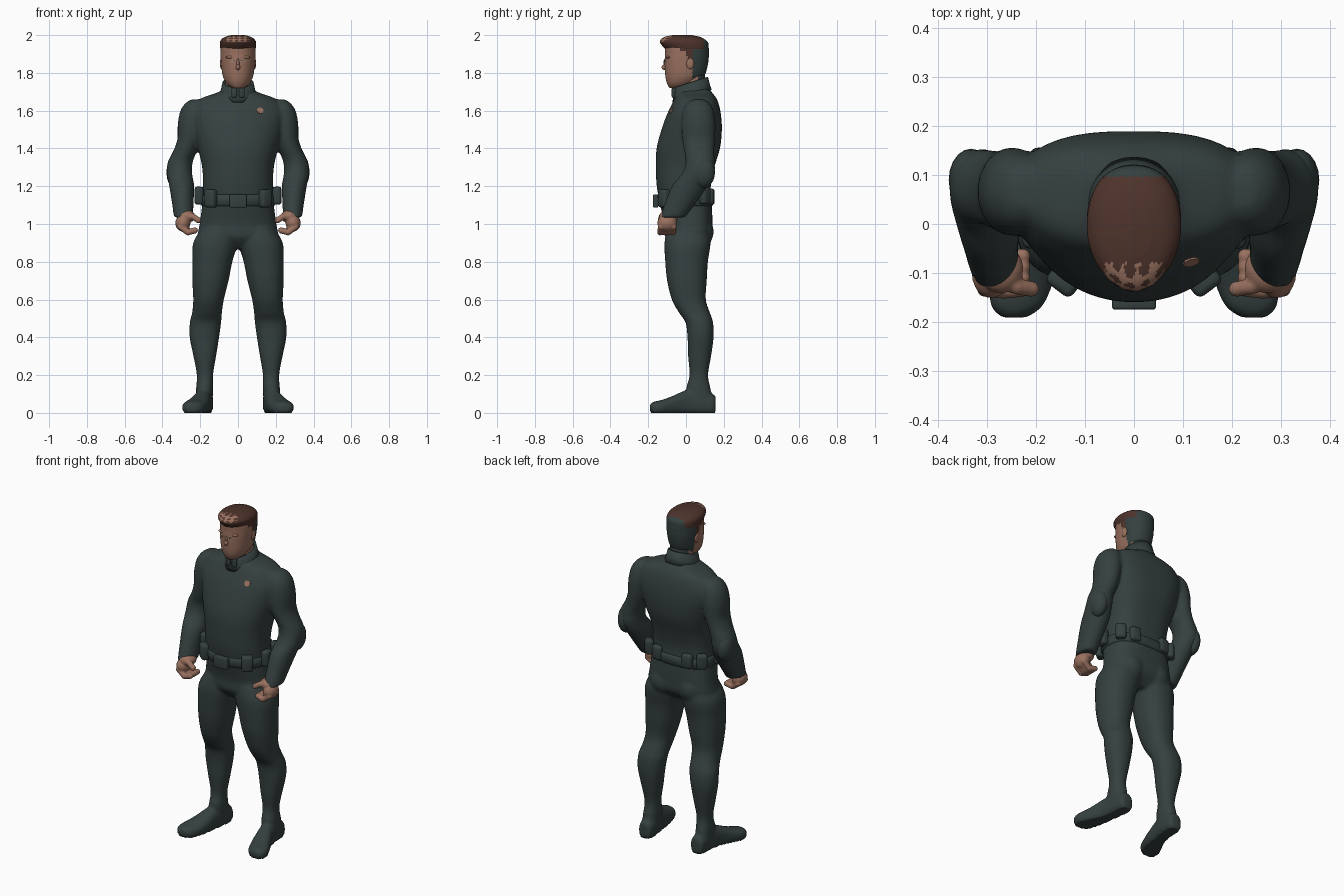
import bpy, bmesh, math
from mathutils import Vector, Matrix


def material(name, rgb):
    m = bpy.data.materials.new(name)
    m.diffuse_color = (*rgb, 1)
    return m


SUIT = material("dark grey green cloth", (0.036, 0.052, 0.051))
SKIN = material("skin", (0.32, 0.165, 0.115))
HAIR = material("brown hair", (0.075, 0.033, 0.024))
WHITE = material("eye white", (0.45, 0.4, 0.36))


def finish(name, bm, mats, smooth=True):
    bmesh.ops.recalc_face_normals(bm, faces=bm.faces)
    me = bpy.data.meshes.new(name)
    bm.to_mesh(me)
    bm.free()
    for m in mats:
        me.materials.append(m)
    for p in me.polygons:
        p.use_smooth = smooth
    ob = bpy.data.objects.new(name, me)
    bpy.context.collection.objects.link(ob)
    return ob


def spow(v, p):
    return math.copysign(abs(v) ** (2 / p), v)


def loft(name, rows, mats, axis="z", pf=2.0, pb=2.0, n=40, steps=5, side=1):
    """Rows are (position, centre x, centre 2, radius x, radius 2), smoothly interpolated."""
    pts = []
    for i in range(len(rows) - 1):
        a, b, c, d = (rows[max(0, min(len(rows) - 1, i + k))] for k in (-1, 0, 1, 2))
        for j in range(steps):
            t = j / steps
            pts.append([q + 0.5 * t * (r - p + t * (2 * p - 5 * q + 4 * r - s + t * (3 * (q - r) + s - p)))
                        for p, q, r, s in zip(a, b, c, d)])
    pts.append(rows[-1])
    bm = bmesh.new()
    rings = []
    for t, cx, c2, rx, r2 in pts:
        ring = []
        for k in range(n):
            an = math.tau * (k + 0.5) / n
            p = pb if math.sin(an) > 0 else pf
            x, w = side * (cx + rx * spow(math.cos(an), p)), c2 + r2 * spow(math.sin(an), p)
            ring.append(bm.verts.new((x, w, t) if axis == "z" else (x, t, max(w, 0))))
        rings.append(ring)
    for r1, r2 in zip(rings, rings[1:]):
        for k in range(n):
            bm.faces.new((r1[k], r1[(k + 1) % n], r2[(k + 1) % n], r2[k]))
    bm.faces.new(rings[0])
    bm.faces.new(rings[-1])
    return finish(name, bm, mats)


def blobs(name, items, mats):
    """One mesh from ellipsoids given as (centre, radii)."""
    bm = bmesh.new()
    for c, r in items:
        bmesh.ops.create_icosphere(bm, subdivisions=3, radius=1,
                                   matrix=Matrix.Translation(c) @ Matrix.Diagonal((*r, 1)))
    return finish(name, bm, mats)


def box(name, loc, size, angle=0, bevel=0.012, mat=SUIT):
    bm = bmesh.new()
    bmesh.ops.create_cube(bm, size=1, matrix=Matrix.Translation(loc) @ Matrix.Rotation(angle, 4, "Z")
                          @ Matrix.Diagonal((*size, 1)))
    bmesh.ops.bevel(bm, geom=bm.edges[:], offset=bevel, segments=3, affect="EDGES", profile=0.5)
    return finish(name, bm, [mat])


def fuse(name, obs, voxel, iterations):
    """Join overlapping volumes into one smooth skin."""
    bpy.ops.object.select_all(action="DESELECT")
    for o in obs:
        o.select_set(True)
    bpy.context.view_layer.objects.active = obs[0]
    if len(obs) > 1:
        bpy.ops.object.join()
    ob = obs[0]
    ob.name = name
    m = ob.modifiers.new("remesh", "REMESH")
    m.mode, m.voxel_size, m.use_smooth_shade = "VOXEL", voxel, True
    s = ob.modifiers.new("smooth", "SMOOTH")
    s.factor, s.iterations = 0.5, iterations
    for mod in ("remesh", "smooth"):
        bpy.ops.object.modifier_apply(modifier=mod)
    return ob


def plate(name, target, x, z, radius, sides, mat, squash=1.0):
    """Thin disc laid on the front of a target."""
    hit, loc, nor, _ = target.ray_cast(Vector((x, -1, z)), Vector((0, 1, 0)))
    bm = bmesh.new()
    bmesh.ops.create_cone(bm, cap_ends=True, segments=sides, radius1=radius, radius2=radius, depth=0.007,
                          matrix=Matrix.Translation(loc) @ nor.to_track_quat("Z", "Y").to_matrix().to_4x4()
                          @ Matrix.Diagonal((1, squash, 1, 1)))
    return finish(name, bm, [mat], False)


# Suit: torso, arms, legs and boots fused together
torso = [(0.87, 0, 0.01, 0.1, 0.07), (0.93, 0, 0.012, 0.205, 0.122), (1.0, 0, 0.013, 0.203, 0.127),
         (1.1, 0, 0.0, 0.19, 0.137), (1.2, 0, -0.012, 0.185, 0.143), (1.3, 0, -0.005, 0.19, 0.155),
         (1.4, 0, 0.012, 0.212, 0.168), (1.5, 0, 0.03, 0.238, 0.16), (1.58, 0, 0.042, 0.25, 0.143),
         (1.64, 0, 0.05, 0.225, 0.122), (1.67, 0, 0.05, 0.185, 0.108), (1.7, 0, 0.045, 0.1, 0.09),
         (1.73, 0, 0.04, 0.07, 0.07)]
arm = [(1.66, 0.222, 0.065, 0.025, 0.03), (1.64, 0.228, 0.065, 0.05, 0.06), (1.6, 0.238, 0.065, 0.067, 0.08),
       (1.53, 0.247, 0.066, 0.072, 0.09), (1.45, 0.258, 0.067, 0.063, 0.087), (1.39, 0.278, 0.07, 0.063, 0.08),
       (1.33, 0.305, 0.075, 0.066, 0.077), (1.27, 0.31, 0.065, 0.067, 0.085), (1.2, 0.298, 0.02, 0.066, 0.095),
       (1.1, 0.292, -0.035, 0.056, 0.08), (1.035, 0.288, -0.07, 0.052, 0.066)]
leg = [(0.98, 0.1, 0.01, 0.09, 0.11), (0.9, 0.12, 0.008, 0.117, 0.122), (0.8, 0.136, 0.003, 0.106, 0.113),
       (0.7, 0.146, 0.005, 0.096, 0.105), (0.6, 0.156, 0.015, 0.081, 0.09), (0.53, 0.164, 0.045, 0.079, 0.082),
       (0.48, 0.172, 0.07, 0.083, 0.073), (0.4, 0.178, 0.077, 0.078, 0.069), (0.3, 0.176, 0.072, 0.06, 0.061),
       (0.2, 0.175, 0.068, 0.043, 0.049), (0.13, 0.177, 0.066, 0.045, 0.064), (0.05, 0.18, 0.08, 0.045, 0.062)]
boot = [(0.157, 0.175, 0.045, 0.028, 0.045), (0.14, 0.175, 0.05, 0.042, 0.05), (0.07, 0.178, 0.06, 0.046, 0.06),
        (0.0, 0.19, 0.06, 0.046, 0.06), (-0.07, 0.21, 0.045, 0.057, 0.045), (-0.13, 0.232, 0.034, 0.063, 0.034),
        (-0.17, 0.24, 0.03, 0.052, 0.03), (-0.192, 0.245, 0.026, 0.025, 0.018)]
parts = [loft("torso", torso, [SUIT], pf=2.1, pb=2.8)]
for s in (1, -1):
    parts += [loft("arm", arm, [SUIT], side=s), loft("leg", leg, [SUIT], pf=2.2, pb=2.2, side=s),
              loft("boot", boot, [SUIT], axis="y", pf=4, pb=2.2, side=s),
              blobs("seat", [((s * 0.09, 0.07, 0.96), (0.085, 0.077, 0.09))], [SUIT])]
suit = fuse("suit", parts, 0.009, 7)
for v in suit.data.vertices:
    if v.co.z < 0.008:
        v.co.z = 0

# Elbow pads and hands
for s, label in ((1, "left"), (-1, "right")):
    blobs(label + "_elbow_pad", [((s * 0.333, 0.09, 1.275), (0.046, 0.064, 0.085))], [SUIT])
    fingers = [[(0.305, y, 0.985), (0.265, y - 0.004, 0.956), (0.228, y, 0.966)] for y in (-0.133, -0.11, -0.088, -0.066)]
    fingers.append([(0.275, -0.115, 1.035), (0.24, -0.128, 1.04), (0.21, -0.133, 1.02)])
    items = [((s * 0.292, -0.1, 1.005), (0.04, 0.052, 0.045)), ((s * 0.272, -0.092, 1.04), (0.046, 0.05, 0.035))]
    for f in fingers:
        for a, b in zip(f, f[1:]):
            for k in range(5):
                p = Vector(a).lerp(Vector(b), k / 4)
                items.append(((s * p.x, p.y, p.z), (0.0165,) * 3))
    fuse(label + "_hand", [blobs("hand", items, [SKIN])], 0.005, 3)

# Head, coloured by region: face, cropped back and sideburns
head_rows = [(1.72, 0, -0.045, 0.03, 0.042), (1.733, 0, -0.035, 0.05, 0.06), (1.755, 0, -0.02, 0.068, 0.084),
             (1.79, 0, -0.005, 0.082, 0.105), (1.85, 0, 0.002, 0.09, 0.115), (1.9, 0, 0.005, 0.093, 0.116),
             (1.94, 0, 0.004, 0.09, 0.114), (1.97, 0, 0, 0.07, 0.09), (1.985, 0, 0, 0.03, 0.04)]
head = loft("head", head_rows, [SKIN, HAIR, SUIT], pf=2.1, pb=2.2, n=96, steps=8)
for p in head.data.polygons:
    c = p.center
    if c.z > 1.935:
        p.material_index = 1
    elif c.y > 0.035 and c.z > 1.75:
        p.material_index = 2
    elif c.y > 0.005 and c.z > 1.865 or c.y > -0.03 and c.z > 1.915:
        p.material_index = 1
neck = loft("neck", [(1.66, 0, 0.04, 0.066, 0.065), (1.8, 0, 0.04, 0.066, 0.06)], [SKIN, SUIT])
for p in neck.data.polygons:
    p.material_index = int(p.center.y > 0.06)

# Swept hair with lighter strands at the front
hair_rows = [(1.92, 0, 0.008, 0.088, 0.108), (1.932, 0, 0.002, 0.094, 0.118), (1.96, 0, -0.01, 0.096, 0.127),
             (1.977, 0, -0.016, 0.088, 0.117), (1.991, 0, -0.02, 0.068, 0.092), (2.0, 0, -0.02, 0.035, 0.05)]
hair = loft("hair", hair_rows, [HAIR, SKIN, SUIT], pf=1.85, pb=2.3, n=80, steps=6)
for p in hair.data.polygons:
    c = p.center
    if c.y > 0.097:
        p.material_index = 2
    elif c.y < -0.08 and c.z > 1.962 and abs(c.x) < 0.06 and math.sin(c.x * 210) + math.sin(c.z * 500) > -0.2:
        p.material_index = 1

# Face details
blobs("nose", [((0, -0.112, 1.83), (0.012, 0.017, 0.015)), ((0, -0.108, 1.848), (0.008, 0.012, 0.03))], [SKIN])
blobs("brow", [((s * 0.035, -0.093, 1.883), (0.03, 0.014, 0.009)) for s in (1, -1)], [SKIN])
blobs("mouth", [((0, -0.099, z), (0.022, 0.008, 0.006)) for z in (1.785, 1.795)], [SKIN])
blobs("chin", [((0, -0.076, 1.745), (0.03, 0.02, 0.02))], [SKIN])
blobs("ears", [((s * 0.087, 0.022, 1.85), (0.009, 0.02, 0.03)) for s in (1, -1)], [SKIN])
for s, label in ((1, "left"), (-1, "right")):
    plate(label + "_eye", head, s * 0.024, 1.862, 0.009, 12, WHITE, 0.5)
    plate(label + "_iris", head, s * 0.024, 1.8625, 0.0035, 10, SUIT).location.y = -0.002

# Standing collar, higher at the back, with a front flap
collar = loft("collar", [(1.675, 0, 0.032, 0.105, 0.105), (1.705, 0, 0.03, 0.092, 0.097), (1.75, 0, 0.027, 0.082, 0.09),
                         (1.752, 0, 0.027, 0.075, 0.082), (1.70, 0, 0.03, 0.073, 0.08)], [SUIT], steps=1)
for v in collar.data.vertices:
    v.co.z += (v.co.y - 0.03) * 0.32
for s, label in ((1, "left"), (-1, "right")):
    box(label + "_collar_flap", (s * 0.02, -0.064, 1.695), (0.028, 0.02, 0.05), s * 0.3, 0.006)

# Belt with buckle and pouches
loft("belt", [(1.095, 0, -0.003, 0.19, 0.14), (1.1, 0, -0.003, 0.196, 0.147), (1.15, 0, -0.005, 0.194, 0.149),
              (1.155, 0, -0.005, 0.187, 0.143)], [SUIT], pf=2.1, pb=2.7, steps=1)
box("buckle", (0, -0.161, 1.122), (0.09, 0.028, 0.07), 0, 0.006)
for s, label in ((1, "left"), (-1, "right")):
    for part, x, y, z, size, ang in (
            ("front_pouch", 0.143, -0.115, 1.135, (0.065, 0.05, 0.095), 0.65),
            ("hip_pouch", 0.207, -0.02, 1.15, (0.06, 0.045, 0.095), 1.5),
            ("rear_hip_pouch", 0.178, 0.1, 1.15, (0.06, 0.045, 0.09), -0.75),
            ("back_pouch", 0.1, 0.13, 1.145, (0.065, 0.04, 0.085), -0.12)):
        box(label + "_" + part, (s * x, y, z), size, s * ang, 0.015)

# Chest badge
plate("badge", suit, 0.117, 1.6, 0.018, 8, SKIN)
